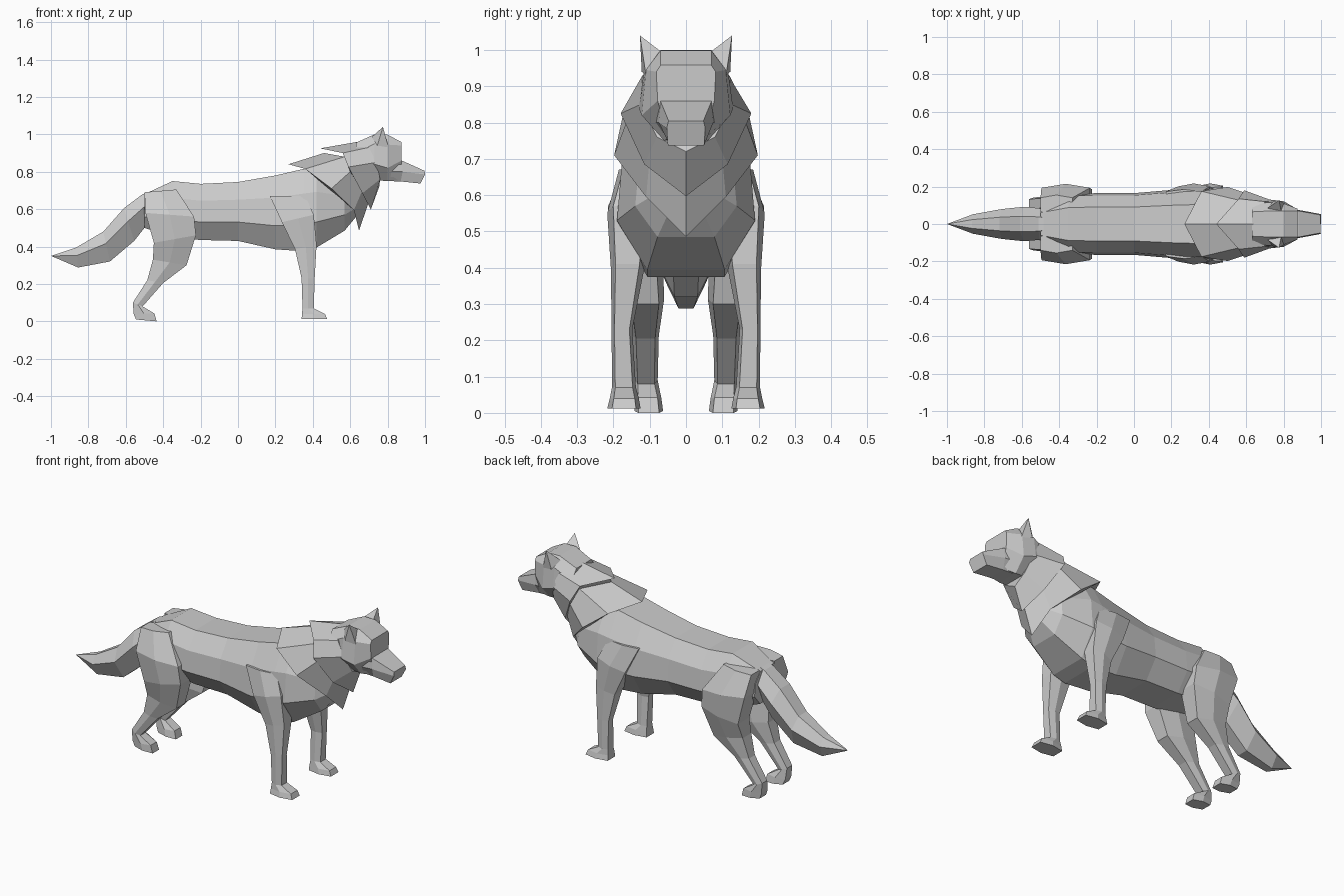
import bpy, bmesh


def loft(name, rings, mirror=False):
    """Skin equal-length closed rings, cap both ends, optionally mirror across y."""
    bm = bmesh.new()
    vs = [[bm.verts.new(p) for p in r] for r in rings]
    n = len(rings[0])
    for a, b in zip(vs, vs[1:]):
        for i in range(n):
            j = (i + 1) % n
            bm.faces.new((a[i], a[j], b[j], b[i]))
    bm.faces.new(vs[0])
    bm.faces.new(vs[-1])
    bmesh.ops.remove_doubles(bm, verts=bm.verts, dist=0.0005)
    bmesh.ops.recalc_face_normals(bm, faces=bm.faces)
    me = bpy.data.meshes.new(name)
    bm.to_mesh(me)
    bm.free()
    ob = bpy.data.objects.new(name, me)
    bpy.context.collection.objects.link(ob)
    if mirror:
        m = ob.modifiers.new("mirror", 'MIRROR')
        m.use_axis = (False, True, False)
    return ob


def full(half):
    """Complete a half ring (y >= 0) with its mirror image."""
    return half + [(x, -y, z) for x, y, z in reversed(half) if y > 0]


def leg_ring(back, front, y0, y1):
    """Six-sided leg section between a back and a front (x, z) point."""
    d = (y1 - y0) * 0.14
    (bx, bz), (fx, fz) = back, front
    mx, mz = (bx + fx) / 2, (bz + fz) / 2
    return [(fx, y0 + d, fz), (fx, y1 - d, fz), (mx, y1, mz),
            (bx, y1 - d, bz), (bx, y0 + d, bz), (mx, y0, mz)]


# torso: x, top, bottom, half width
torso = [(-.50, .68, .50, .11), (-.35, .75, .45, .16), (-.20, .735, .435, .165),
         (0, .745, .43, .165), (.20, .78, .385, .182), (.35, .815, .375, .19),
         (.42, .82, .395, .19), (.57, .75, .485, .14), (.64, .70, .57, .07)]
loft("torso", [full([(x, .55 * w, t), (x, .93 * w, b + .7 * (t - b)),
                     (x, w, b + .32 * (t - b)), (x, .56 * w, b)])
               for x, t, b, w in torso])

# overlapping fur collars, rear edge flared
loft("shoulder_ruff", [
    full([(.27, 0, .84), (.36, .175, .815), (.50, .198, .71), (.62, .11, .595), (.647, 0, .485)]),
    full([(.46, 0, .90), (.57, .125, .88), (.60, .165, .80), (.665, .10, .70), (.70, 0, .64)])])
loft("neck_ruff", [
    full([(.44, 0, .925), (.56, .135, .90), (.59, .18, .825), (.665, .115, .685), (.71, 0, .597)]),
    full([(.64, 0, .96), (.70, .12, .93), (.74, .125, .85), (.76, .08, .76), (.755, 0, .72)])])

# head: x, then (y, z) from crown to jaw
head = [(.63, (.065, .955), (.11, .90), (.11, .82), (.06, .76)),
        (.73, (.07, 1.0), (.115, .95), (.13, .84), (.06, .755)),
        (.80, (.07, .998), (.11, .945), (.122, .82), (.06, .75)),
        (.875, (.07, .958), (.082, .94), (.078, .86), (.05, .755))]
loft("head", [full([(x, y, z) for y, z in pts]) for x, *pts in head])
loft("muzzle", [
    full([(.80, .078, .87), (.80, .085, .80), (.80, .05, .75)]),
    full([(.88, .07, .858), (.88, .075, .80), (.87, .05, .748)]),
    full([(.997, .048, .805), (1.0, .053, .785), (.975, .05, .737)])])

# ears
tip = (.775, .127, 1.04)
loft("ear", [[(.715, .085, .985), (.79, .055, .985), (.805, .11, .93), (.745, .122, .94)],
             [tip] * 4], mirror=True)

# tail: upper point, lower point, half width
tail = [((-.44, .70), (-.47, .58), .06), ((-.51, .68), (-.50, .50), .085),
        ((-.61, .605), (-.555, .43), .092), ((-.72, .48), (-.685, .32), .08),
        ((-.865, .395), (-.855, .288), .052), ((-1, .35), (-1, .35), 0)]
rings = []
for (ux, uz), (lx, lz), w in tail:
    mx, mz = ux * .6 + lx * .4, uz * .6 + lz * .4
    rings.append([(ux, w * .45, uz), (mx, w, mz), (lx, w * .4, lz),
                  (lx, -w * .4, lz), (mx, -w, mz), (ux, -w * .45, uz)])
loft("tail", rings)

# legs: back (x, z), front (x, z), inner y, outer y
front = [((.17, .67), (.36, .67), .10, .185), ((.235, .53), (.405, .57), .10, .217),
         ((.305, .385), (.42, .41), .115, .207), ((.34, .23), (.41, .23), .148, .205),
         ((.345, .07), (.405, .07), .138, .204), ((.342, .04), (.465, .04), .13, .21),
         ((.34, .012), (.477, .012), .125, .217)]
hind = [((-.50, .69), (-.33, .705), .05, .155), ((-.495, .58), (-.235, .56), .06, .215),
        ((-.45, .42), (-.225, .46), .065, .205), ((-.455, .33), (-.275, .30), .06, .165),
        ((-.485, .22), (-.40, .205), .075, .148), ((-.562, .10), (-.51, .08), .078, .142),
        ((-.558, .04), (-.447, .042), .068, .142), ((-.545, .01), (-.435, 0), .063, .142)]
loft("front_leg", [leg_ring(*r) for r in front], mirror=True)
loft("hind_leg", [leg_ring(*r) for r in hind], mirror=True)
